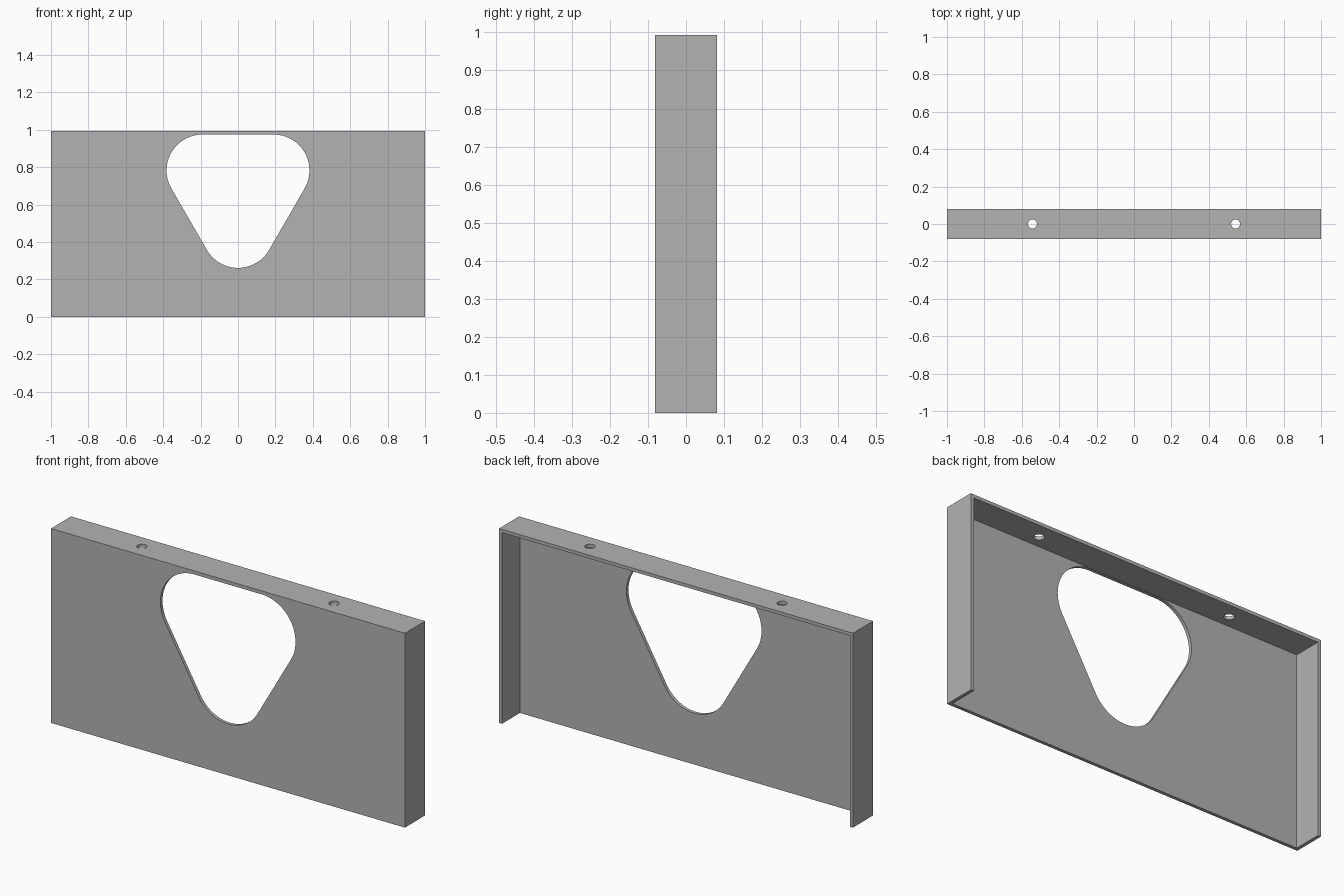
import bpy
import bmesh
from math import cos, sin, radians
from mathutils import Matrix, Vector

if "Cube" in bpy.data.objects:
    bpy.data.objects.remove(bpy.data.objects["Cube"], do_unlink=True)

HALF_DEPTH, HEIGHT, SHEET = 0.081, 0.993, 0.017

grey = bpy.data.materials.new("plain grey")
grey.use_nodes = True
grey.diffuse_color = (0.45, 0.45, 0.45, 1)
grey.node_tree.nodes["Principled BSDF"].inputs["Base Color"].default_value = grey.diffuse_color


def make_object(name, bm):
    bmesh.ops.recalc_face_normals(bm, faces=bm.faces)
    mesh = bpy.data.meshes.new(name)
    bm.to_mesh(mesh)
    bm.free()
    mesh.materials.append(grey)
    obj = bpy.data.objects.new(name, mesh)
    bpy.context.collection.objects.link(obj)
    return obj


def box(name, low, high):
    low, high = Vector(low), Vector(high)
    bm = bmesh.new()
    bmesh.ops.create_cube(bm, size=1, matrix=Matrix.Translation((low + high) / 2)
                          @ Matrix.Diagonal((*(high - low), 1)))
    return make_object(name, bm)


def prism(name, outline, push):
    """Extrude a closed outline of points along push."""
    bm = bmesh.new()
    face = bm.faces.new([bm.verts.new(p) for p in outline])
    grown = bmesh.ops.extrude_face_region(bm, geom=[face], use_keep_orig=True)
    moved = [v for v in grown["geom"] if isinstance(v, bmesh.types.BMVert)]
    bmesh.ops.translate(bm, verts=moved, vec=push)
    return make_object(name, bm)


def cut(target, cutter):
    cutter.hide_render = True
    mod = target.modifiers.new(cutter.name, "BOOLEAN")
    mod.operation, mod.solver, mod.object = "DIFFERENCE", "EXACT", cutter
    bpy.context.view_layer.objects.active = target
    bpy.ops.object.modifier_apply(modifier=mod.name)
    bpy.data.objects.remove(cutter, do_unlink=True)


# Sheet cover: front panel with top and side flanges, open behind and below
cover = box("flanged_cover", (-1, -HALF_DEPTH, 0), (1, HALF_DEPTH, HEIGHT))
cut(cover, box("cavity", (-1 + SHEET, -HALF_DEPTH + SHEET, -0.1),
               (1 - SHEET, 0.2, HEIGHT - SHEET)))

# Rounded triangular opening, pointing down
radius, spread, top = 0.192, 0.19, 0.783
corners = [(spread, top, -30), (-spread, top, 90), (0, top - spread * 3 ** 0.5, 210)]
outline = []
for cx, cz, start in corners:
    for step in range(25):
        a = radians(start + step * 5)
        outline.append((cx + radius * cos(a), -0.2, cz + radius * sin(a)))
cut(cover, prism("opening", outline, (0, 0.18, 0)))

# Screw holes through the top flange
for side in (-1, 1):
    ring = [(side * 0.543 + 0.024 * cos(radians(a)), 0.024 * sin(radians(a)), 0.9)
            for a in range(0, 360, 10)]
    cut(cover, prism("screw_hole", ring, (0, 0, 0.2)))

# Smooth curved rims, crisp sheet edges
bpy.ops.object.select_all(action="DESELECT")
cover.select_set(True)
bpy.context.view_layer.objects.active = cover
bpy.ops.object.shade_smooth_by_angle(angle=radians(30))
